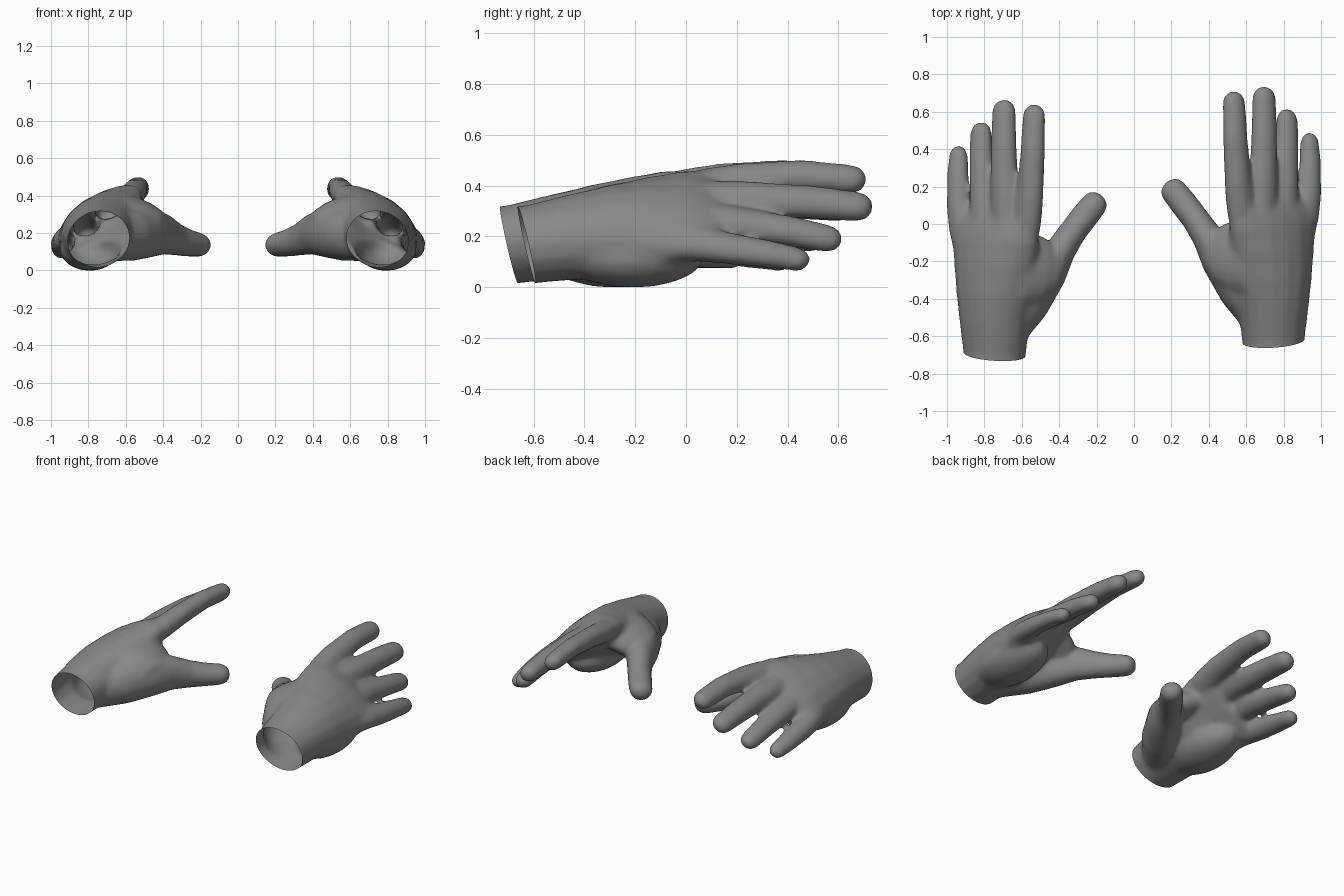
import bpy, bmesh
from math import sin, cos, pi, radians
from mathutils import Vector

if "Cube" in bpy.data.objects:
    bpy.data.objects.remove(bpy.data.objects["Cube"])

SIDES = 16
parts = []


def add_part(name, bm):
    bmesh.ops.recalc_face_normals(bm, faces=bm.faces)
    me = bpy.data.meshes.new(name)
    bm.to_mesh(me)
    bm.free()
    ob = bpy.data.objects.new(name, me)
    bpy.context.collection.objects.link(ob)
    parts.append(ob)


def loft(name, rings):
    """Closed shell through rings given as (centre, half-axis u, half-axis v)."""
    bm = bmesh.new()
    loops = [[bm.verts.new(c + u * cos(2 * pi * i / SIDES) + v * sin(2 * pi * i / SIDES))
              for i in range(SIDES)] for c, u, v in rings]
    for a, b in zip(loops, loops[1:]):
        for i in range(SIDES):
            j = (i + 1) % SIDES
            bm.faces.new((a[i], a[j], b[j], b[i]))
    bm.faces.new(loops[0][::-1])
    bm.faces.new(loops[-1])
    bmesh.ops.triangulate(bm, faces=bm.faces)
    add_part(name, bm)


def limb(name, pts, side):
    """Round-ended limb; each point is x, y, z, half width, half height."""
    cs = [Vector(p[:3]) for p in pts]
    rings = []
    for i, p in enumerate(pts):
        d = (cs[min(i + 1, len(cs) - 1)] - cs[max(i - 1, 0)]).normalized()
        u = (side - d * side.dot(d)).normalized()
        rings.append((cs[i], u * p[3], d.cross(u) * p[4]))
    d = (cs[-1] - cs[-2]).normalized()
    c, u, v = rings[-1]
    for t in (30, 55, 75):
        t = radians(t)
        rings.append((c + d * .058 * sin(t), u * cos(t), v * cos(t)))
    loft(name, rings)


# palm and wrist: y, centre x, centre z, half width, half thickness, tilt
palm = [(-.85, .747, .165, .160, .152, 20), (-.64, .745, .173, .168, .154, 21),
        (-.45, .745, .205, .194, .166, 25), (-.30, .740, .230, .222, .170, 29),
        (-.15, .735, .253, .250, .158, 33), (-.02, .740, .283, .272, .122, 35),
        (.06, .745, .288, .274, .098, 35), (.13, .750, .285, .258, .066, 34)]
loft("palm", [(Vector((x, y, z)),
               Vector((cos(radians(t)), 0, -sin(radians(t)))) * a,
               Vector((sin(radians(t)), 0, cos(radians(t)))) * b) for y, x, z, a, b, t in palm])

# soft pad at the outer heel of the hand
bm = bmesh.new()
for v in bmesh.ops.create_uvsphere(bm, u_segments=16, v_segments=10, radius=1)["verts"]:
    v.co = Vector((.793 + v.co.x * .165, -.21 + v.co.y * .285, .127 + v.co.z * .122))
add_part("heel_pad", bm)

# four fingers: x, y, z, half width from knuckle to tip
fingers = [
    [(.61, -.15, .35, .07), (.573, .08, .402, .083), (.556, .22, .428, .077),
     (.542, .46, .447, .070), (.534, .655, .432, .065)],
    [(.69, -.15, .32, .07), (.685, .08, .350, .085), (.692, .22, .355, .080),
     (.697, .50, .342, .074), (.695, .680, .324, .067)],
    [(.79, -.15, .25, .07), (.800, .08, .268, .081), (.808, .20, .258, .076),
     (.817, .42, .226, .068), (.818, .560, .198, .062)],
    [(.88, -.15, .18, .07), (.918, .05, .178, .078), (.936, .17, .160, .071),
     (.942, .33, .137, .062), (.939, .435, .118, .055)]]
tilt = Vector((cos(.6), 0, -sin(.6)))
for f in fingers:
    limb("finger", [(x, y, z, r, r * .85) for x, y, z, r in f], tilt)

# thumb with its mound
limb("thumb", [(.68, -.50, .175, .11, .12), (.57, -.35, .195, .122, .138),
               (.46, -.19, .210, .104, .132), (.393, -.07, .200, .083, .110),
               (.33, .025, .172, .075, .088), (.265, .110, .154, .076, .074),
               (.208, .182, .144, .073, .066)], Vector((.85, .5, 0)))

# web between thumb and index finger
limb("web", [(.42, -.19, .240, .13, .08), (.50, -.18, .280, .185, .095),
             (.60, -.17, .322, .21, .095)], Vector((0, 1, 0)))

# fuse all parts into one smooth skin
base = parts[0]
for p in parts[1:]:
    m = base.modifiers.new("join", "BOOLEAN")
    m.operation, m.solver, m.object = "UNION", "EXACT", p
    p.hide_render = True
m = base.modifiers.new("fuse", "REMESH")
m.mode, m.voxel_size = "VOXEL", .012
m = base.modifiers.new("soften", "SMOOTH")
m.factor, m.iterations = .5, 24
m = base.modifiers.new("reduce", "DECIMATE")
m.ratio = .3
skin = bpy.data.meshes.new_from_object(base.evaluated_get(bpy.context.evaluated_depsgraph_get()))
for p in parts:
    bpy.data.objects.remove(p)

# dark grey skin
grey = bpy.data.materials.new("dark_grey")
grey.diffuse_color = (.25, .25, .25, 1)
grey.use_nodes = True
grey.node_tree.nodes["Principled BSDF"].inputs["Base Color"].default_value = grey.diffuse_color

# cut the wrist open along its slanted rim, once per hand
for name, sx, dy in (("right_hand", 1, 0), ("left_hand", -1, -.07)):
    bm = bmesh.new()
    bm.from_mesh(skin)
    bmesh.ops.bisect_plane(bm, geom=bm.verts[:] + bm.edges[:] + bm.faces[:],
                           plane_co=(.75, -.625, .165), plane_no=(-.05, 1, .226),
                           clear_inner=True)
    low = min(v.co.z for v in bm.verts)
    for v in bm.verts:
        v.co = (v.co.x * sx, v.co.y + dy, v.co.z - low)
    if sx < 0:
        bmesh.ops.reverse_faces(bm, faces=bm.faces)
    for f in bm.faces:
        f.smooth = True
    me = bpy.data.meshes.new(name)
    bm.to_mesh(me)
    bm.free()
    me.materials.clear()
    me.materials.append(grey)
    bpy.context.collection.objects.link(bpy.data.objects.new(name, me))
